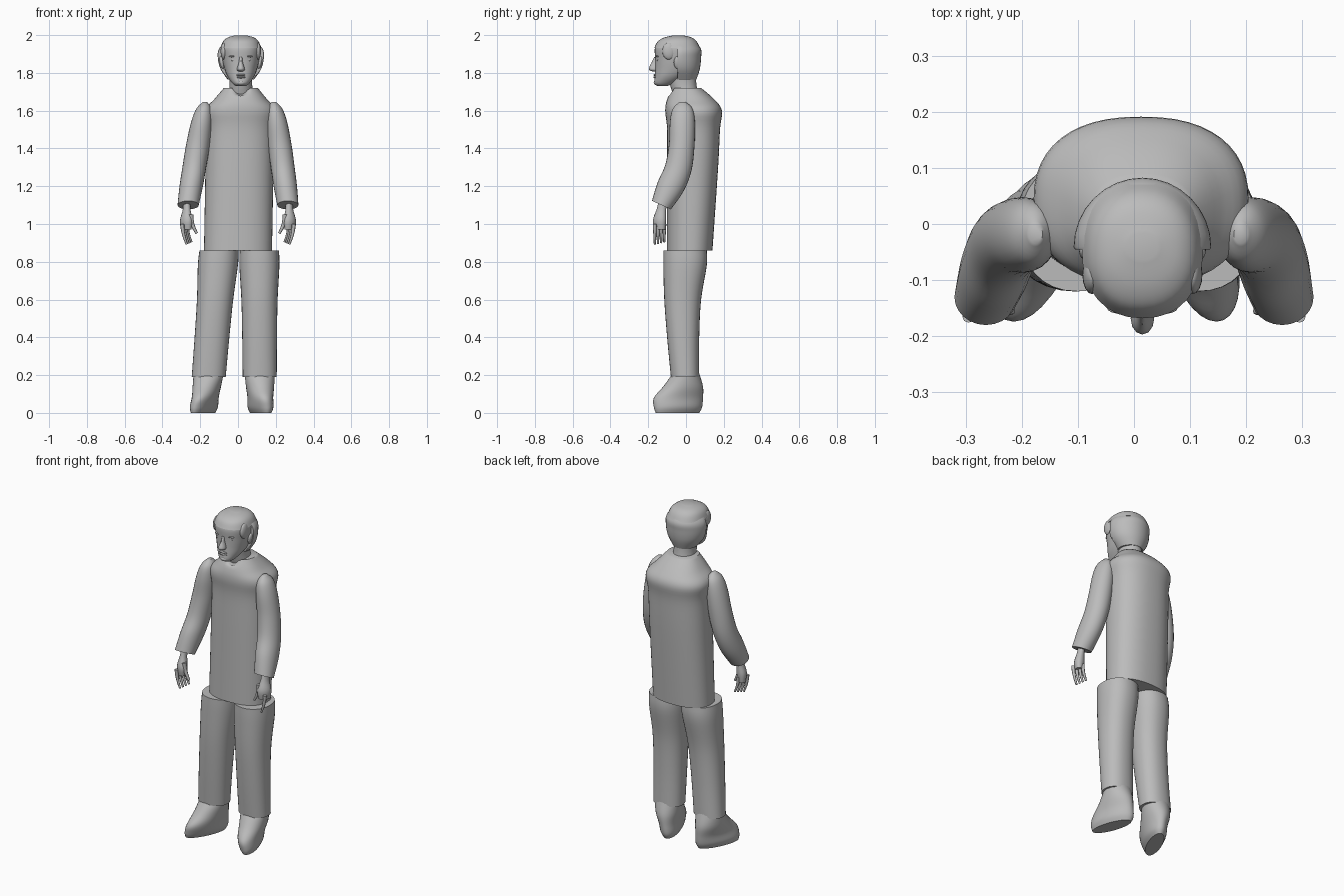
import bpy, math
from mathutils import Vector

cube = bpy.data.objects.get("Cube")
if cube:
    bpy.data.objects.remove(cube)

grey = bpy.data.materials.new("plain_grey")
grey.use_nodes = True
colour = (0.5, 0.5, 0.5, 1)
grey.diffuse_color = colour
grey.node_tree.nodes["Principled BSDF"].inputs["Base Color"].default_value = colour

MIDDLE = 0.015  # centre line of the head
SIDES = {"right": -1, "left": 1}


def finish(part, angle=50):
    """Give a part its material and smooth shading."""
    part.data.materials.append(grey)
    bpy.ops.object.select_all(action='DESELECT')
    part.select_set(True)
    bpy.context.view_layer.objects.active = part
    bpy.ops.object.shade_smooth_by_angle(angle=math.radians(angle))


def link_part(name, data):
    part = bpy.data.objects.new(name, data)
    bpy.context.collection.objects.link(part)
    return part


def mix(low, high, amount):
    return low + (high - low) * amount


def smooth_curve(before, start, end, after, t):
    """Catmull-Rom blend between two neighbouring rings."""
    blended = []
    for a, b, c, d in zip(before, start, end, after):
        slope_in, slope_out = (c - a) / 2, (d - b) / 2
        bend = 3 * (c - b) - 2 * slope_in - slope_out
        twist = slope_in + slope_out - 2 * (c - b)
        blended.append(b + t * (slope_in + t * (bend + t * twist)))
    return blended


def loft(name, rings, x_low, x_high, skew=0, tilt=0, squareness=1, sides=32, steps=5, adjust=None):
    """Skin oval rings given as (height, half width, front, back).
    The centre runs from x_low to x_high; skew and tilt fade out upward."""
    padded = [rings[0], *rings, rings[-1]]
    fine = []
    for i in range(len(rings) - 1):
        for step in range(steps):
            fine.append(smooth_curve(*padded[i:i + 4], step / steps))
    fine.append(rings[-1])
    bottom, top = rings[0][0], rings[-1][0]
    verts, faces = [], []
    for height, half_width, front, back in fine:
        rise = (height - bottom) / (top - bottom)
        fade = 1 - rise
        for side in range(sides):
            angle = math.tau * side / sides
            c, s = math.cos(angle), math.sin(angle)
            across = math.copysign(abs(c) ** squareness, c) * half_width
            along = math.copysign(abs(s) ** squareness, s) * (back - front) / 2
            point = Vector((mix(x_low, x_high, rise) + across + skew * fade * along,
                            (front + back) / 2 + along,
                            height + tilt * fade * fade * along))
            if adjust:
                adjust(point)
            verts.append(point)
    for row in range(len(fine) - 1):
        for side in range(sides):
            here, there = row * sides + side, row * sides + (side + 1) % sides
            faces.append((here, there, there + sides, here + sides))
    faces.append(tuple(reversed(range(sides))))
    faces.append(tuple(range(len(verts) - sides, len(verts))))
    mesh = bpy.data.meshes.new(name)
    mesh.from_pydata(verts, [], faces)
    finish(link_part(name, mesh))


def blob(name, location, size, lean=0):
    """Ellipsoid for small rounded features."""
    bpy.ops.mesh.primitive_uv_sphere_add(segments=16, ring_count=10, location=location,
                                         rotation=(0, lean, 0))
    part = bpy.context.object
    part.name, part.scale = name, size
    finish(part, 180)


def finger(name, base, drop, curl, radius):
    """Tapered tube that bends sideways as it drops."""
    curve = bpy.data.curves.new(name, 'CURVE')
    curve.dimensions, curve.use_fill_caps = '3D', True
    curve.bevel_depth, curve.bevel_resolution = radius, 2
    spline = curve.splines.new('NURBS')
    spline.points.add(4)
    spline.use_endpoint_u, spline.order_u = True, 3
    for i, point in enumerate(spline.points):
        x, y, z = base
        point.co = (x + curl * i * i, y, z - drop * i, 1)
        point.radius = 1 - i / 8
    curve.materials.append(grey)
    link_part(name, curve)


# Torso: long loose top with a V neck
def cut_neck(point):
    inward = 0.05 - abs(point.x - MIDDLE)
    if point.z > 1.68 and point.y < 0 < inward:
        point.z -= inward * min(1, (point.z - 1.68) * 25)


loft("torso", [(0.86, 0.18, -0.1, 0.14), (1.3, 0.18, -0.1, 0.17), (1.5, 0.18, -0.1, 0.18),
               (1.6, 0.19, -0.11, 0.19), (1.66, 0.14, -0.1, 0.15), (1.72, 0.09, -0.07, 0.08)],
     0, MIDDLE, squareness=0.85, sides=48, adjust=cut_neck)

# Trouser legs and shoes; the right foot stands further out
trouser = [(0.19, 0.09, -0.08, 0.07), (0.4, 0.092, -0.1, 0.07), (0.6, 0.096, -0.115, 0.08),
           (0.78, 0.106, -0.12, 0.11), (0.86, 0.104, -0.12, 0.11)]
shoe = [(0, 0.045, -0.16, 0.07), (0.03, 0.06, -0.17, 0.085), (0.08, 0.064, -0.17, 0.09),
        (0.14, 0.074, -0.12, 0.09), (0.21, 0.08, -0.07, 0.07)]
for side, ankle, hip, toe, turn in (("right", -0.155, -0.1, -0.185, 0.4),
                                    ("left", 0.115, 0.113, 0.12, -0.3)):
    loft(side + "_trouser_leg", trouser, ankle, hip, squareness=0.9)
    loft(side + "_shoe", shoe, toe, ankle, skew=turn)

# Sleeves and hands
sleeve = [(1.1, 0.056, -0.18, -0.08), (1.2, 0.062, -0.15, -0.01), (1.3, 0.063, -0.11, 0.03),
          (1.42, 0.063, -0.09, 0.045), (1.54, 0.056, -0.085, 0.047), (1.61, 0.04, -0.07, 0.035),
          (1.645, 0.012, -0.035, 0)]
palm = [(0.97, 0.025, -0.17, -0.11), (1.02, 0.032, -0.175, -0.105), (1.08, 0.02, -0.155, -0.105),
        (1.14, 0.02, -0.14, -0.09)]
for side, sign in SIDES.items():
    shoulder = 0.175 if sign < 0 else 0.19
    loft(side + "_sleeve", sleeve, sign * 0.264, sign * shoulder, tilt=-0.45, sides=24)
    loft(side + "_palm", palm, sign * 0.275, sign * 0.27, skew=sign * 0.4, sides=16)
    for i in range(4):
        base = (sign * (0.295 - i / 120), i / 60 - 0.165, 1)
        finger(f"{side}_finger_{i + 1}", base, 0.027 - i / 1000, sign * -0.0015, 0.011)
    finger(side + "_thumb", (sign * 0.25, -0.155, 1.05), 0.025, sign * -0.002, 0.014)

# Neck and head
loft("neck", [(1.66, 0.07, -0.06, 0.07), (1.74, 0.06, -0.085, 0.055), (1.83, 0.065, -0.1, 0.05)],
     MIDDLE, MIDDLE)
jaw = [(1.73, 0.026, -0.15, -0.1), (1.745, 0.045, -0.167, -0.06), (1.78, 0.07, -0.165, 0),
       (1.82, 0.086, -0.163, 0.05), (1.87, 0.098, -0.163, 0.07)]
crown = [(1.93, 0.105, -0.165, 0.072), (1.965, 0.09, -0.145, 0.052),
         (1.985, 0.065, -0.11, 0.025), (1.996, 0.025, -0.06, -0.02)]
loft("head", jaw + crown, MIDDLE, MIDDLE, squareness=0.9)


# Hair: a cap on the crown and a fuller shell around the sides and back
def keep_behind_face(point):
    point.y = max(point.y, -0.045)


grow = 0.003
cap = [(z + grow, half + grow, front - grow, back + grow) for z, half, front, back in crown]
loft("hair_cap", cap, MIDDLE, MIDDLE, squareness=0.9)
loft("hair_shell", [(1.765, 0.07, -0.09, 0.055), (1.82, 0.107, -0.13, 0.073),
                    (1.88, 0.122, -0.16, 0.08), (1.93, 0.114, -0.16, 0.078),
                    (1.985, 0.06, -0.1, 0.03)],
     MIDDLE, MIDDLE, adjust=keep_behind_face)

# Face
loft("nose", [(1.808, 0.012, -0.178, -0.14), (1.82, 0.021, -0.197, -0.14),
              (1.855, 0.011, -0.182, -0.14), (1.885, 0.008, -0.168, -0.14)],
     MIDDLE, MIDDLE, sides=12)
for name, height in (("upper_lip", 1.789), ("lower_lip", 1.777)):
    blob(name, (MIDDLE, -0.162, height), (0.024, 0.01, 0.006))
blob("chin", (MIDDLE, -0.155, 1.748), (0.024, 0.016, 0.014))
for side, sign in SIDES.items():
    eye_x = MIDDLE + sign * 0.038
    blob(side + "_eye", (eye_x, -0.147, 1.868), (0.015, 0.009, 0.007))
    blob(side + "_brow", (eye_x, -0.15, 1.889), (0.025, 0.01, 0.006), lean=sign * 0.1)
    blob(side + "_ear", (MIDDLE + sign * 0.1, -0.045, 1.855), (0.012, 0.02, 0.034), lean=sign * 0.2)
    blob(side + "_side_lock", (MIDDLE + sign * 0.09, -0.09, 1.915), (0.017, 0.035, 0.045))
